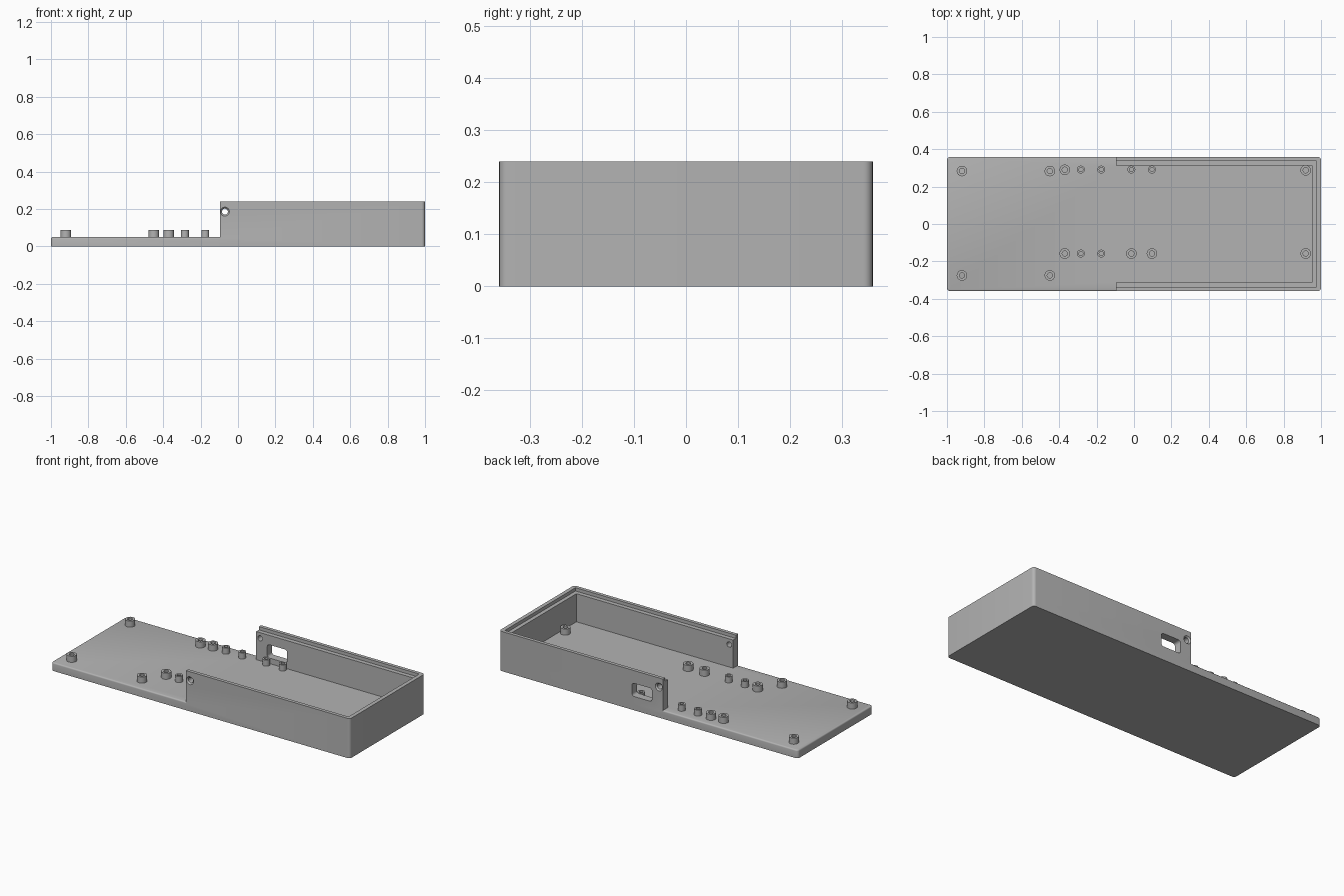
import bpy, bmesh, math
from mathutils import Matrix, Vector

if "Cube" in bpy.data.objects:
    bpy.data.objects.remove(bpy.data.objects["Cube"], do_unlink=True)

HX, HY = 1.0, 0.359          # half length and half width
FLOOR, TOP, LEDGE = 0.05, 0.24, 0.22
WALL_START = -0.097
POST_TOP = 0.087

grey = bpy.data.materials.new("plain grey")
grey.use_nodes = True
grey.diffuse_color = (0.45, 0.45, 0.45, 1)
grey.node_tree.nodes["Principled BSDF"].inputs["Base Color"].default_value = grey.diffuse_color


def finish(name, bm):
    bmesh.ops.recalc_face_normals(bm, faces=bm.faces)
    mesh = bpy.data.meshes.new(name)
    bm.to_mesh(mesh)
    bm.free()
    mesh.materials.append(grey)
    obj = bpy.data.objects.new(name, mesh)
    bpy.context.collection.objects.link(obj)
    return obj


def rounded_rect(x0, x1, y0, y1, r, steps=6):
    pts = []
    corners = [(x1 - r, y1 - r), (x0 + r, y1 - r), (x0 + r, y0 + r), (x1 - r, y0 + r)]
    for i, (cx, cy) in enumerate(corners):
        for k in range(steps + 1):
            a = math.pi / 2 * (i + k / steps)
            pts.append((cx + r * math.cos(a), cy + r * math.sin(a)))
    return pts


def prism(name, outline, z0, z1, top_bevel=0):
    bm = bmesh.new()
    face = bm.faces.new([bm.verts.new((x, y, z0)) for x, y in outline])
    new = bmesh.ops.extrude_face_region(bm, geom=[face])["geom"]
    bmesh.ops.translate(bm, vec=(0, 0, z1 - z0),
                        verts=[g for g in new if isinstance(g, bmesh.types.BMVert)])
    if top_bevel:
        rim = [e for e in bm.edges if all(v.co.z > z1 - 1e-4 for v in e.verts)]
        bmesh.ops.bevel(bm, geom=rim, offset=top_bevel, segments=3, profile=0.5, affect='EDGES')
    return finish(name, bm)


def box(x0, x1, y):
    return [(x0, -y), (x1, -y), (x1, y), (x0, y)]


def combine(target, tool, operation):
    mod = target.modifiers.new(operation.lower(), 'BOOLEAN')
    mod.operation, mod.object, mod.solver = operation, tool, 'EXACT'
    bpy.context.view_layer.objects.active = target
    bpy.ops.object.modifier_apply(modifier=mod.name)
    bpy.data.objects.remove(tool, do_unlink=True)


def smooth(obj):
    bpy.ops.object.select_all(action='DESELECT')
    obj.select_set(True)
    bpy.context.view_layer.objects.active = obj
    bpy.ops.object.shade_smooth_by_angle(angle=math.radians(35))


# Walls: tall block with the pocket, lid ledge and open end cut away
outline = rounded_rect(-HX, HX, -HY, HY, 0.018)
walls = prism("walls", outline, 0, TOP)
for x0, x1, y, z in ((-1.2, WALL_START, 0.6, -0.1),
                     (-1.2, 0.952, 0.312, FLOOR - 0.02),
                     (-1.2, 0.976, 0.338, LEDGE)):
    combine(walls, prism("cutter", box(x0, x1, y), z, 0.4), 'DIFFERENCE')

# Floor plate with a soft upper edge, joined with the walls
tray = prism("tray", outline, 0, FLOOR, 0.008)
combine(tray, walls, 'UNION')

# Port opening through the back wall
port = prism("cutter", rounded_rect(-0.023, 0.11, -0.163, -0.083, 0.015), 0.25, 0.45)
port.data.transform(Matrix(((1, 0, 0, 0), (0, 0, 1, 0), (0, -1, 0, 0), (0, 0, 0, 1))))
combine(tray, port, 'DIFFERENCE')

# Countersunk screw hole through each side wall
for side in (-1, 1):
    for r_out, r_in, y0, y1 in ((0.016, 0.016, 0.28, 0.40), (0.034, 0.016, 0.369, 0.351)):
        bm = bmesh.new()
        bmesh.ops.create_cone(bm, cap_ends=True, segments=32, radius1=r_out, radius2=r_in,
                              depth=abs(y1 - y0))
        turn = math.radians(90) if (y1 < y0) == (side > 0) else math.radians(-90)
        place = Matrix.Translation((-0.07, side * (y0 + y1) / 2, 0.186))
        bmesh.ops.transform(bm, matrix=place @ Matrix.Rotation(turn, 4, 'X'), verts=bm.verts)
        combine(tray, finish("cutter", bm), 'DIFFERENCE')
smooth(tray)


# Hollow standoff turned from a ring profile
def standoff(name, x, y, radius, bore):
    bm = bmesh.new()
    profile = [(bore, FLOOR), (bore, POST_TOP), (radius, POST_TOP), (radius, FLOOR)]
    verts = [bm.verts.new((r, 0, z)) for r, z in profile]
    edges = [bm.edges.new(pair) for pair in zip(verts, verts[1:])]
    bmesh.ops.spin(bm, geom=verts + edges, cent=(0, 0, 0), axis=(0, 0, 1),
                   angle=math.tau, steps=32)
    bmesh.ops.remove_doubles(bm, verts=bm.verts, dist=1e-5)
    bmesh.ops.translate(bm, vec=Vector((x, y, 0)), verts=bm.verts)
    smooth(finish(name, bm))


LARGE, SMALL = (0.028, 0.014), (0.021, 0.011)
rows = {
    "large_back": (LARGE, [(-0.92, 0.283), (-0.45, 0.283), (-0.37, 0.29), (0.918, 0.287)]),
    "small_back": (SMALL, [(x, 0.291) for x in (-0.284, -0.175, -0.014, 0.096)]),
    "large_front": (LARGE, [(x, -0.158) for x in (-0.37, -0.014, 0.096, 0.918)]),
    "small_front": (SMALL, [(x, -0.158) for x in (-0.284, -0.175)]),
    "corner_front": (LARGE, [(x, -0.275) for x in (-0.92, -0.45)]),
}
for row, (size, spots) in rows.items():
    for i, (x, y) in enumerate(spots, 1):
        standoff(f"standoff_{row}_{i}", x, y, *size)
